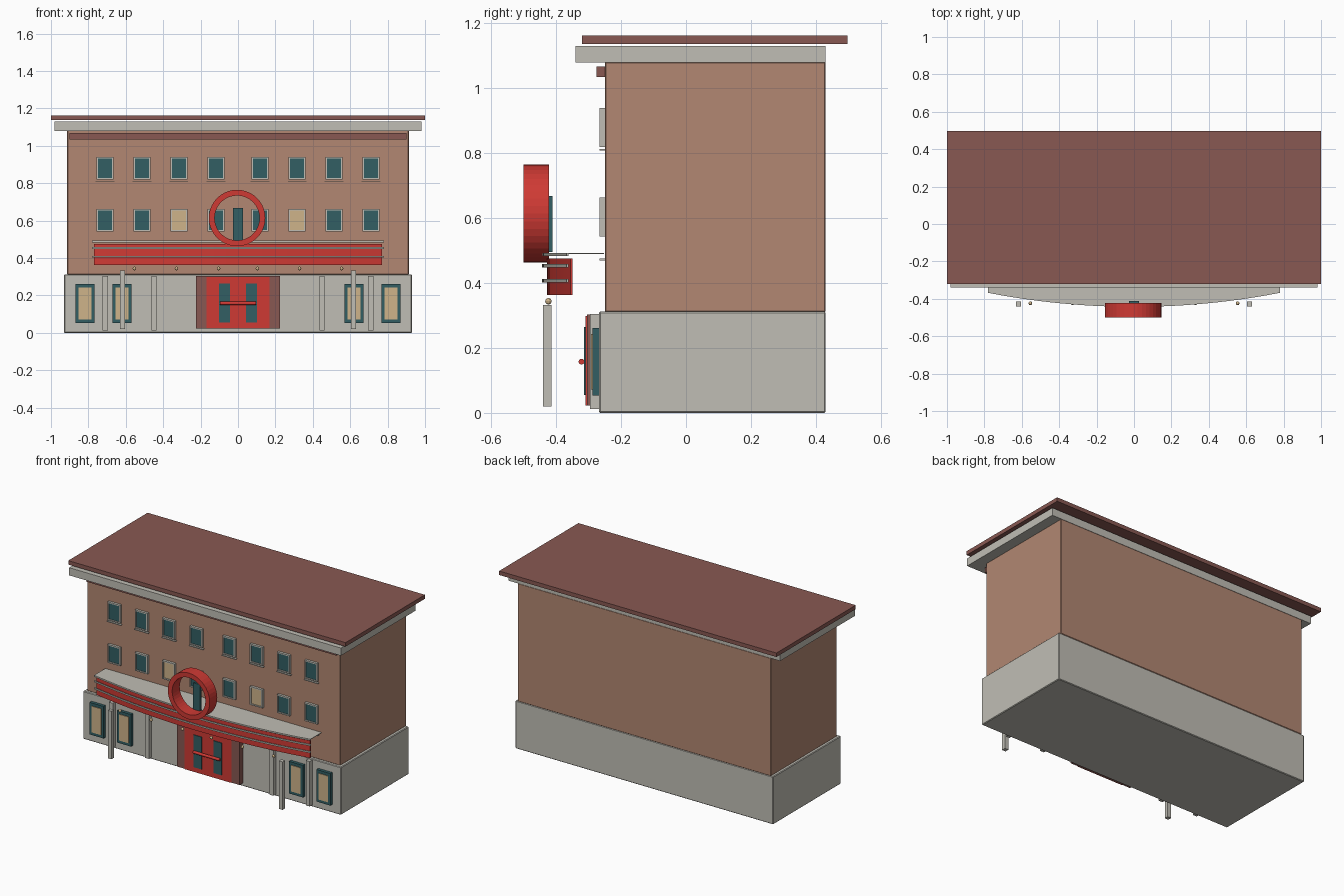
import bpy, bmesh, math

if "Cube" in bpy.data.objects:
    bpy.data.objects.remove(bpy.data.objects["Cube"])


def material(name, rgb):
    m = bpy.data.materials.new(name)
    lin = [((c / 255 + 0.055) / 1.055) ** 2.4 for c in rgb]
    m.diffuse_color = (*lin, 1)
    m.use_nodes = True
    m.node_tree.nodes["Principled BSDF"].inputs["Base Color"].default_value = m.diffuse_color
    return m


BRICK = material("brick", (178, 135, 114))
STONE = material("pale_stone", (192, 190, 181))
RED = material("bright_red", (207, 58, 52))
MAROON = material("maroon", (136, 88, 82))
TEAL = material("teal_glass", (50, 94, 99))
CREAM = material("warm_cream", (207, 180, 138))


def finish(name, bm, *mats):
    bmesh.ops.recalc_face_normals(bm, faces=bm.faces)
    me = bpy.data.meshes.new(name)
    bm.to_mesh(me)
    bm.free()
    for m in mats:
        me.materials.append(m)
    ob = bpy.data.objects.new(name, me)
    bpy.context.collection.objects.link(ob)
    return ob


def cube(x, y, z):
    """bmesh box from (min, max) pairs"""
    bm = bmesh.new()
    bmesh.ops.create_cube(bm, size=1)
    for v in bm.verts:
        v.co = [(a + b) / 2 + c * (b - a) for c, (a, b) in zip(v.co, (x, y, z))]
    return bm


def box(name, x, y, z, mat, bevel=0):
    bm = cube(x, y, z)
    if bevel:
        bmesh.ops.bevel(bm, geom=bm.edges[:], offset=bevel, segments=1, affect='EDGES')
    return finish(name, bm, mat)


def framed_panel(name, x, y, z, border, push, frame, pane):
    """box whose front face is inset and pushed back to hold a pane"""
    bm = cube(x, y, z)
    bm.normal_update()
    front = min(bm.faces, key=lambda f: f.calc_center_median().y)
    bmesh.ops.inset_region(bm, faces=[front], thickness=border)
    ext = bmesh.ops.extrude_discrete_faces(bm, faces=[front])["faces"][0]
    bmesh.ops.translate(bm, vec=(0, push, 0), verts=ext.verts)
    ext.material_index = 1
    return finish(name, bm, frame, pane)


def span(c, w):
    return (c - w / 2, c + w / 2)


def prism(name, outline, z, mat):
    bm = bmesh.new()
    f = bm.faces.new([bm.verts.new((x, y, z[0])) for x, y in outline])
    ext = bmesh.ops.extrude_face_region(bm, geom=[f])["geom"]
    bmesh.ops.translate(bm, vec=(0, 0, z[1] - z[0]),
                        verts=[v for v in ext if isinstance(v, bmesh.types.BMVert)])
    return finish(name, bm, mat)


def arc(half, mid_y, end_y, n=24):
    """shallow circular arc bulging to the front"""
    s = end_y - mid_y
    r = (half * half + s * s) / (2 * s)
    a = math.asin(half / r)
    return [(r * math.sin(a * (2 * i / n - 1)),
             mid_y + r - r * math.cos(a * (2 * i / n - 1))) for i in range(n + 1)]


def curved_band(name, half, mid_y, end_y, depth, z, mat):
    pts = arc(half, mid_y, end_y)
    prism(name, pts + [(x, y + depth) for x, y in reversed(pts)], z, mat)


# main masses and roof
box("base_storey", (-0.93, 0.93), (-0.268, 0.43), (0, 0.312), STONE, 0.004)
box("upper_walls", (-0.913, 0.913), (-0.25, 0.43), (0.31, 1.082), BRICK, 0.004)
box("frieze", (-0.9, 0.9), (-0.275, -0.25), (1.035, 1.068), MAROON)
box("cornice", (-0.98, 0.98), (-0.34, 0.43), (1.08, 1.13), STONE)
box("roof_slab", (-1, 1), (-0.32, 0.497), (1.137, 1.163), MAROON)

# upper windows with sills
for row, (z0, sill) in enumerate(((0.543, 0.47), (0.82, 0.808))):
    for side in (-1, 1):
        for i, x in enumerate((0.118, 0.316, 0.513, 0.711)):
            lit = row == 0 and i == 1
            framed_panel("upper_window", span(side * x, 0.09), (-0.266, -0.249),
                         (z0, z0 + 0.12), 0.011, 0.006, STONE, CREAM if lit else TEAL)
            box("window_sill", span(side * x, 0.1), (-0.266, -0.249),
                (sill, sill + 0.005), STONE)

# curved canopy: red band, three pale ribs, thin cover back to the wall
curved_band("canopy_band", 0.77, -0.428, -0.356, 0.006, (0.363, 0.475), RED)
for z in (0.407, 0.453, 0.488):
    curved_band("canopy_rib", 0.78, -0.443, -0.368, 0.006, span(z, 0.01), STONE)
prism("canopy_cover", arc(0.78, -0.442, -0.365) + [(0.78, -0.252), (-0.78, -0.252)],
      (0.490, 0.493), STONE)

# small lamps under the canopy
for side in (-1, 1):
    for x in (0.104, 0.329, 0.554):
        bm = bmesh.new()
        bmesh.ops.create_uvsphere(bm, u_segments=10, v_segments=6, radius=0.01)
        bmesh.ops.translate(bm, vec=(side * x, -0.424, 0.344), verts=bm.verts)
        finish("canopy_lamp", bm, CREAM)

# ring ornament with upright plate
bm = bmesh.new()
N = 40
loops = []
for r, y in ((0.151, -0.5), (0.151, -0.422), (0.12, -0.422), (0.12, -0.5)):
    loops.append([bm.verts.new((-0.005 + r * math.cos(2 * math.pi * i / N), y,
                                0.614 + r * math.sin(2 * math.pi * i / N)))
                  for i in range(N)])
for k in range(4):
    a, b = loops[k], loops[(k + 1) % 4]
    for i in range(N):
        j = (i + 1) % N
        bm.faces.new((a[i], a[j], b[j], b[i]))
finish("ring_ornament", bm, RED)
box("ring_upright", (-0.026, 0.026), (-0.426, -0.411), (0.495, 0.668), TEAL)

# entrance
box("door_surround", (-0.225, 0.225), (-0.305, -0.267), (0.022, 0.303), MAROON)
box("door_panel", (-0.168, 0.168), (-0.309, -0.304), (0.022, 0.299), RED)
for side in (-1, 1):
    box("door_glass", span(side * 0.072, 0.058), (-0.314, -0.308), (0.055, 0.265), TEAL)
bm = bmesh.new()
bmesh.ops.create_cone(bm, cap_ends=True, segments=12, radius1=0.009, radius2=0.009, depth=0.19)
for v in bm.verts:
    v.co = (v.co.z, v.co.x - 0.322, v.co.y + 0.158)
finish("door_handle", bm, RED)

# ground floor pilasters, posts and shop windows
for side in (-1, 1):
    for x in (0.449, 0.71):
        box("pilaster", span(side * x, 0.028), (-0.296, -0.267), (0.012, 0.305), STONE)
    box("canopy_post", span(side * 0.617, 0.026), (-0.441, -0.415), (0.02, 0.333), STONE)
    for x in (0.62, 0.818):
        box("shop_window_frame", span(side * x, 0.1), (-0.288, -0.267), (0.053, 0.262), TEAL)
        box("shop_window_pane", span(side * x, 0.068), (-0.292, -0.287), (0.072, 0.243), CREAM)
